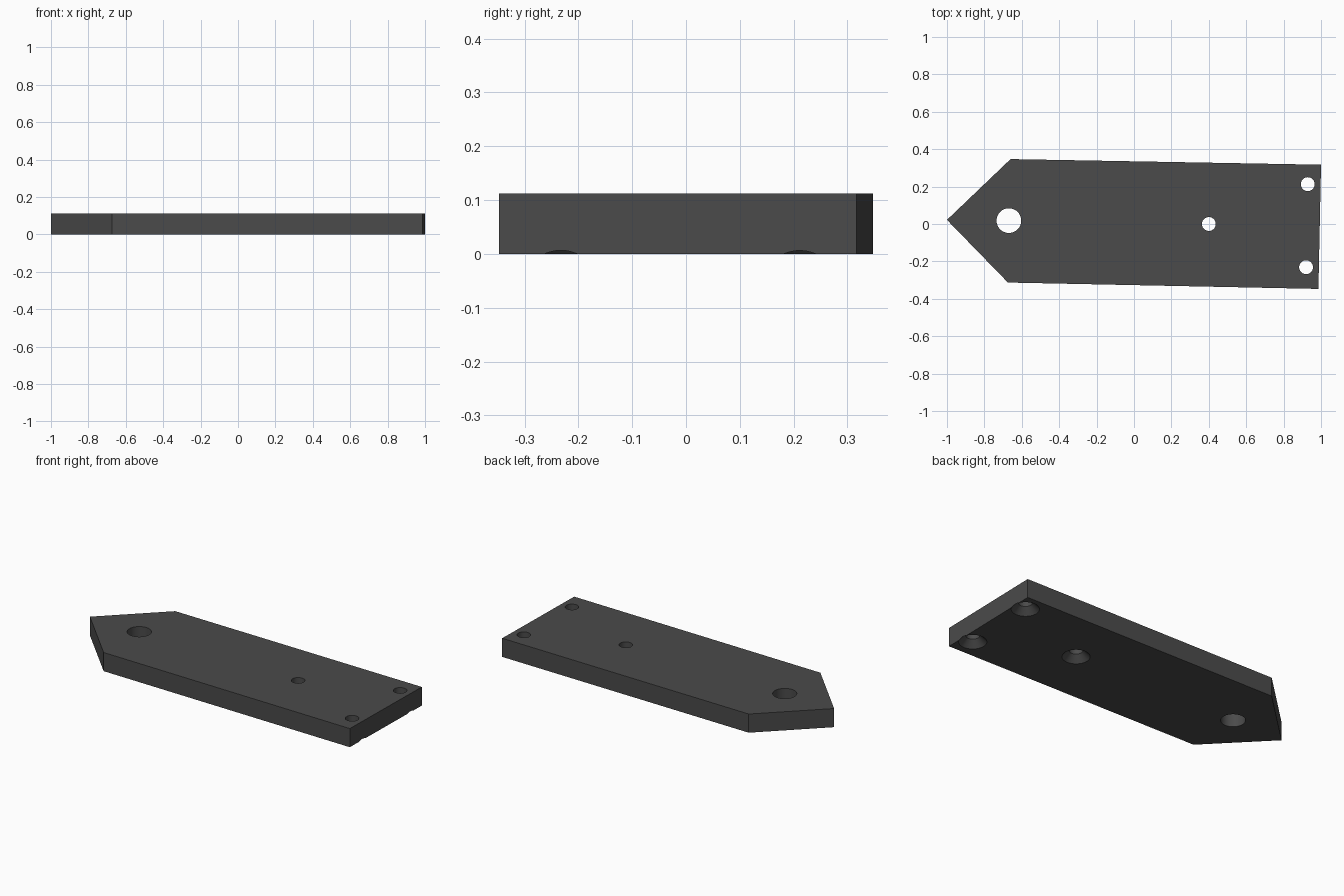
import bpy, bmesh, math

if "Cube" in bpy.data.objects:
    bpy.data.objects.remove(bpy.data.objects["Cube"])

HEIGHT = 0.112
OUTLINE = [(-1, 0.022), (-0.674, -0.313), (0.986, -0.347), (1, 0.317), (-0.66, 0.347)]


def make_object(name, bm):
    bmesh.ops.recalc_face_normals(bm, faces=bm.faces[:])
    mesh = bpy.data.meshes.new(name)
    bm.to_mesh(mesh)
    bm.free()
    ob = bpy.data.objects.new(name, mesh)
    bpy.context.collection.objects.link(ob)
    return ob


def revolved_cutter(name, x, y, profile, sides=48):
    """Closed solid from stacked rings of (radius, z)."""
    bm = bmesh.new()
    rings = [[bm.verts.new((x + r * math.cos(math.tau * i / sides),
                            y + r * math.sin(math.tau * i / sides), z))
              for i in range(sides)] for r, z in profile]
    for a, b in zip(rings, rings[1:]):
        for i in range(sides):
            j = (i + 1) % sides
            bm.faces.new((a[i], a[j], b[j], b[i]))
    bm.faces.new(rings[0][::-1])
    bm.faces.new(rings[-1])
    ob = make_object(name, bm)
    ob.hide_render = True
    return ob


# Pointed plate
bm = bmesh.new()
base = bm.faces.new([bm.verts.new((x, y, 0)) for x, y in OUTLINE])
ext = bmesh.ops.extrude_face_region(bm, geom=[base], use_keep_orig=True)
for v in ext["geom"]:
    if isinstance(v, bmesh.types.BMVert):
        v.co.z = HEIGHT
plate = make_object("mounting_plate", bm)

# Plain pivot hole, and three screw holes countersunk from below
cutters = [revolved_cutter("pivot_hole_cutter", -0.669, 0.018, [(0.066, -0.05), (0.066, 0.2)])]
R, r = 0.075, 0.037
screw = [(R + 0.02, -0.02), (r, R - r), (r, 0.2)]
for x, y in [(0.4, 0), (0.929, 0.213), (0.92, -0.231)]:
    cutters.append(revolved_cutter("screw_hole_cutter", x, y, screw))

bpy.context.view_layer.objects.active = plate
for cutter in cutters:
    mod = plate.modifiers.new("hole", 'BOOLEAN')
    mod.operation = 'DIFFERENCE'
    mod.solver = 'EXACT'
    mod.object = cutter
    bpy.ops.object.modifier_apply(modifier=mod.name)
for cutter in cutters:
    bpy.data.objects.remove(cutter)

# Smooth hole walls, sharp edges
bpy.ops.object.select_all(action='DESELECT')
plate.select_set(True)
bpy.ops.object.shade_smooth_by_angle(angle=math.radians(30))

# Dark finish
mat = bpy.data.materials.new("dark_grey")
mat.diffuse_color = (0.07, 0.07, 0.07, 1)
mat.use_nodes = True
mat.node_tree.nodes["Principled BSDF"].inputs["Base Color"].default_value = mat.diffuse_color
plate.data.materials.clear()
plate.data.materials.append(mat)
